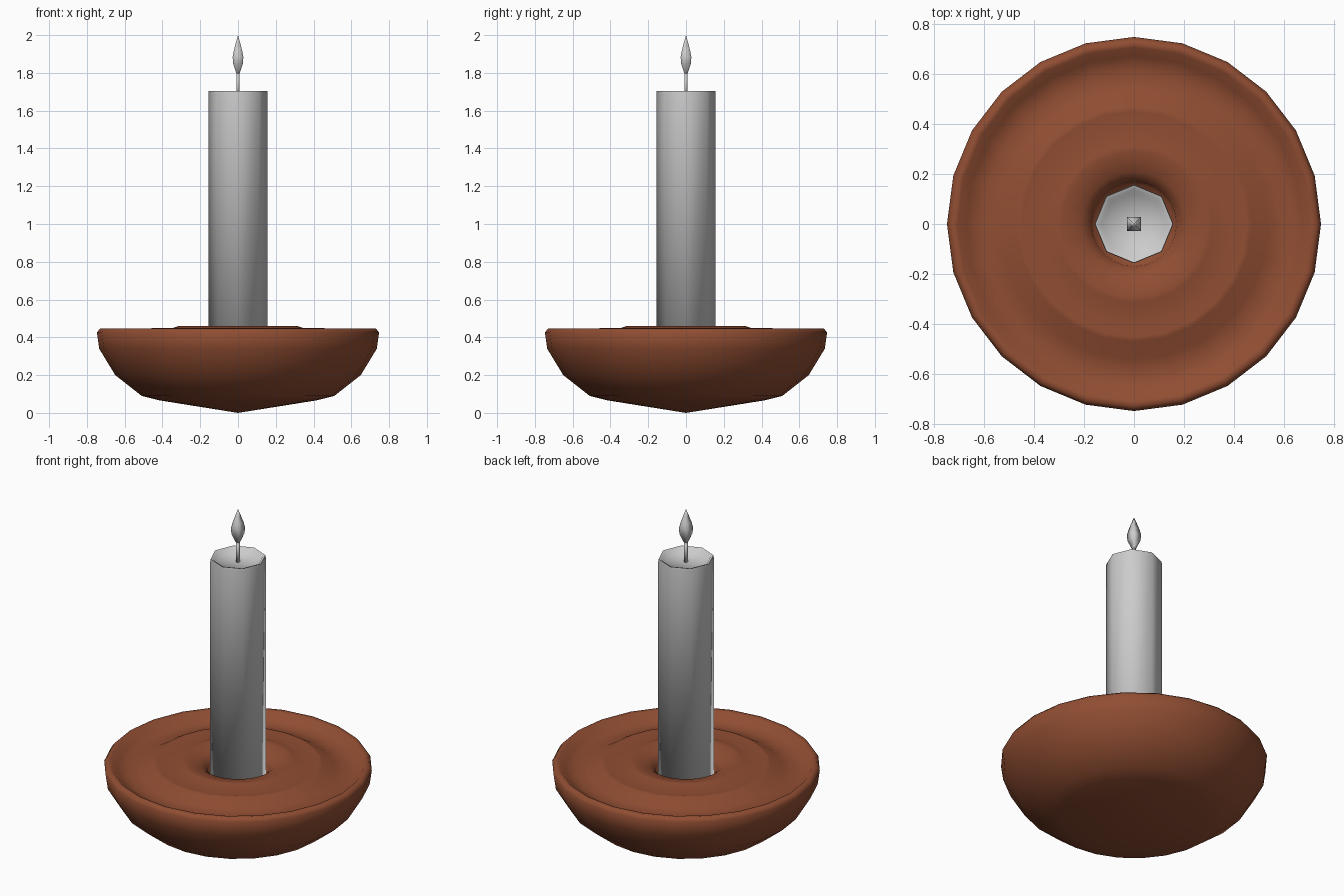
import bpy, bmesh, math

if "Cube" in bpy.data.objects:
    bpy.data.objects.remove(bpy.data.objects["Cube"])


def lathe(name, profile, sides, turn=0.0, material=None, angle=40):
    """Revolve (radius, height) points around z; zero radius makes a pole."""
    bm = bmesh.new()
    rings = []
    for r, z in profile:
        if r == 0:
            rings.append([bm.verts.new((0, 0, z))] * sides)
        else:
            rings.append([bm.verts.new((r * math.cos(turn + i * math.tau / sides),
                                        r * math.sin(turn + i * math.tau / sides), z))
                          for i in range(sides)])
    for a, b in zip(rings, rings[1:]):
        for i in range(sides):
            j = (i + 1) % sides
            loop = list(dict.fromkeys((a[i], a[j], b[j], b[i])))
            bm.faces.new(loop)
    bmesh.ops.recalc_face_normals(bm, faces=bm.faces)
    mesh = bpy.data.meshes.new(name)
    bm.to_mesh(mesh)
    bm.free()
    obj = bpy.data.objects.new(name, mesh)
    bpy.context.collection.objects.link(obj)
    if material:
        mesh.materials.append(material)
    bpy.ops.object.select_all(action='DESELECT')
    obj.select_set(True)
    bpy.context.view_layer.objects.active = obj
    bpy.ops.object.shade_smooth_by_angle(angle=math.radians(angle))
    return obj


clay = bpy.data.materials.new("clay")
clay.diffuse_color = (0.28, 0.075, 0.032, 1)
clay.use_nodes = True
clay.node_tree.nodes["Principled BSDF"].inputs["Base Color"].default_value = clay.diffuse_color

# Round dish: pointed underside, rounded rim, ringed top, socket for the candle
lathe("dish", [(0, 0), (0.42, 0.067), (0.51, 0.09), (0.65, 0.20), (0.735, 0.34),
               (0.747, 0.425), (0.73, 0.448), (0.705, 0.444), (0.67, 0.41),
               (0.61, 0.395), (0.54, 0.405), (0.47, 0.447), (0.45, 0.449),
               (0.39, 0.435), (0.315, 0.46), (0.29, 0.46), (0.21, 0.44),
               (0.17, 0.405), (0.16, 0.35), (0, 0.35)],
      24, material=clay, angle=89)

# Eight-sided candle with a hollowed top
lathe("candle", [(0, 0.35), (0.157, 0.35), (0.157, 1.69), (0.155, 1.705), (0.14, 1.70),
                 (0.125, 1.68), (0, 1.675)], 8, angle=100)

# Square wick and flame
lathe("wick", [(0, 1.67), (0.011, 1.67), (0.011, 1.80), (0, 1.80)], 4, math.pi / 4, angle=100)
lathe("flame", [(0, 1.785), (0.014, 1.80), (0.037, 1.85), (0.040, 1.885),
                (0.031, 1.92), (0.014, 1.965), (0, 2.0)], 4, math.pi / 4, angle=100)
